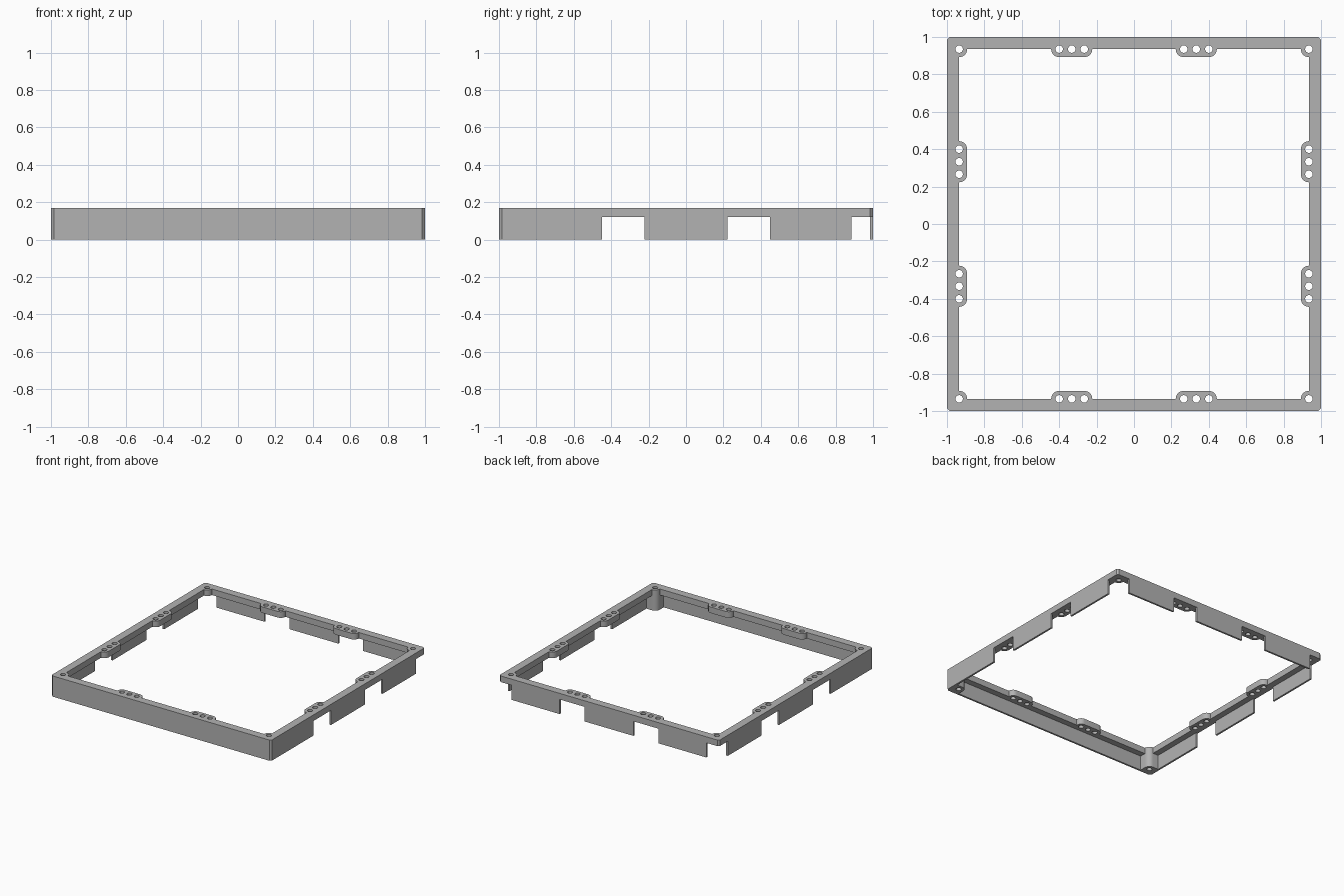
import bpy
import bmesh
from math import cos, sin, radians

cube = bpy.data.objects.get("Cube")
if cube:
    bpy.data.objects.remove(cube, do_unlink=True)

HEIGHT = 0.17      # full height
UNDER = 0.12       # underside of the top flange
INNER = 0.935      # flange inner edge, also the screw hole line
PAD_R = 0.043      # rounding of the screw pads
HOLE_R = 0.02
PITCH = 0.067      # spacing of the holes in a pad
PADS = (-0.333, 0.333)
CHAMFER = 0.015
WALL = 0.985       # inner face of the thin skirt

grey = bpy.data.materials.new("grey")
grey.use_nodes = True
colour = (0.45, 0.45, 0.45, 1)
grey.diffuse_color = colour
grey.node_tree.nodes["Principled BSDF"].inputs["Base Color"].default_value = colour


def arc(cx, cy, r, start, end, steps=8):
    angles = [radians(start + (end - start) * i / steps) for i in range(steps + 1)]
    return [(cx + r * cos(a), cy + r * sin(a)) for a in angles]


def circle(cx, cy):
    return arc(cx, cy, HOLE_R, 0, 360, 24)[:-1]


def turn(points, quarters):
    """Rotate points clockwise by quarter turns."""
    for _ in range(quarters):
        points = [(y, -x) for x, y in points]
    return points


def prism(name, loops, z0, z1):
    """Fill an outline with optional holes and extrude it upwards."""
    bm = bmesh.new()
    edges = []
    for loop in loops:
        verts = [bm.verts.new((x, y, z0)) for x, y in loop]
        edges += [bm.edges.new((verts[i - 1], verts[i])) for i in range(len(verts))]
    bmesh.ops.triangle_fill(bm, edges=edges, use_beauty=True, normal=(0, 0, 1))
    top = bmesh.ops.extrude_face_region(bm, geom=bm.faces[:], use_keep_orig=True)["geom"]
    bmesh.ops.translate(bm, vec=(0, 0, z1 - z0),
                        verts=[v for v in top if isinstance(v, bmesh.types.BMVert)])
    bmesh.ops.recalc_face_normals(bm, faces=bm.faces[:])
    mesh = bpy.data.meshes.new(name)
    bm.to_mesh(mesh)
    bm.free()
    mesh.materials.append(grey)
    obj = bpy.data.objects.new(name, mesh)
    bpy.context.collection.objects.link(obj)
    obj.select_set(True)
    bpy.context.view_layer.objects.active = obj
    bpy.ops.object.shade_smooth_by_angle(angle=radians(30))
    obj.select_set(False)


def wall(name, quarters, a, b):
    prism(name, [turn([(a, WALL), (b, WALL), (b, 1), (a, 1)], quarters)], 0, UNDER)


bpy.ops.object.select_all(action="DESELECT")

# Top flange with screw pads: one side's outline repeated four times
corner = arc(-INNER, INNER, PAD_R, -90, 0)
side = list(corner)
side_holes = [circle(-INNER, INNER)]
for c in PADS:
    side += arc(c - PITCH, INNER, PAD_R, 180, 270) + arc(c + PITCH, INNER, PAD_R, 270, 360)
    side_holes += [circle(c + k * PITCH, INNER) for k in (-1, 0, 1)]
clip = [(-1, 1 - CHAMFER), (CHAMFER - 1, 1)]
outer, inner, holes = [], [], []
for q in range(4):
    outer += turn(clip, q)
    inner += turn(side, q)
    holes += [turn(h, q) for h in side_holes]
prism("top_flange", [outer, inner] + holes, UNDER, HEIGHT)

# Full-height posts in the two front corners
end = INNER - PAD_R
post = corner + [(-end, 1), clip[1], clip[0], (-1, end)]
for q, name in ((2, "front_left_post"), (3, "front_right_post")):
    prism(name, [turn(post, q), turn(side_holes[0], q)], 0, UNDER)

# Skirt walls: solid at the front, notched below the pads elsewhere
wall("front_wall", 2, -end, end)
gap_in, gap_out, back = 0.222, 0.448, 0.885
spans = ((-back, -gap_out), (-gap_in, gap_in), (gap_out, back))
for q, label in ((0, "back"), (1, "left"), (3, "right")):
    for i, (a, b) in enumerate(spans):
        # Side walls run on into the front posts
        if q == 1 and i == 2:
            b = end
        if q == 3 and i == 0:
            a = -end
        wall(f"{label}_wall_{i + 1}", q, a, b)
